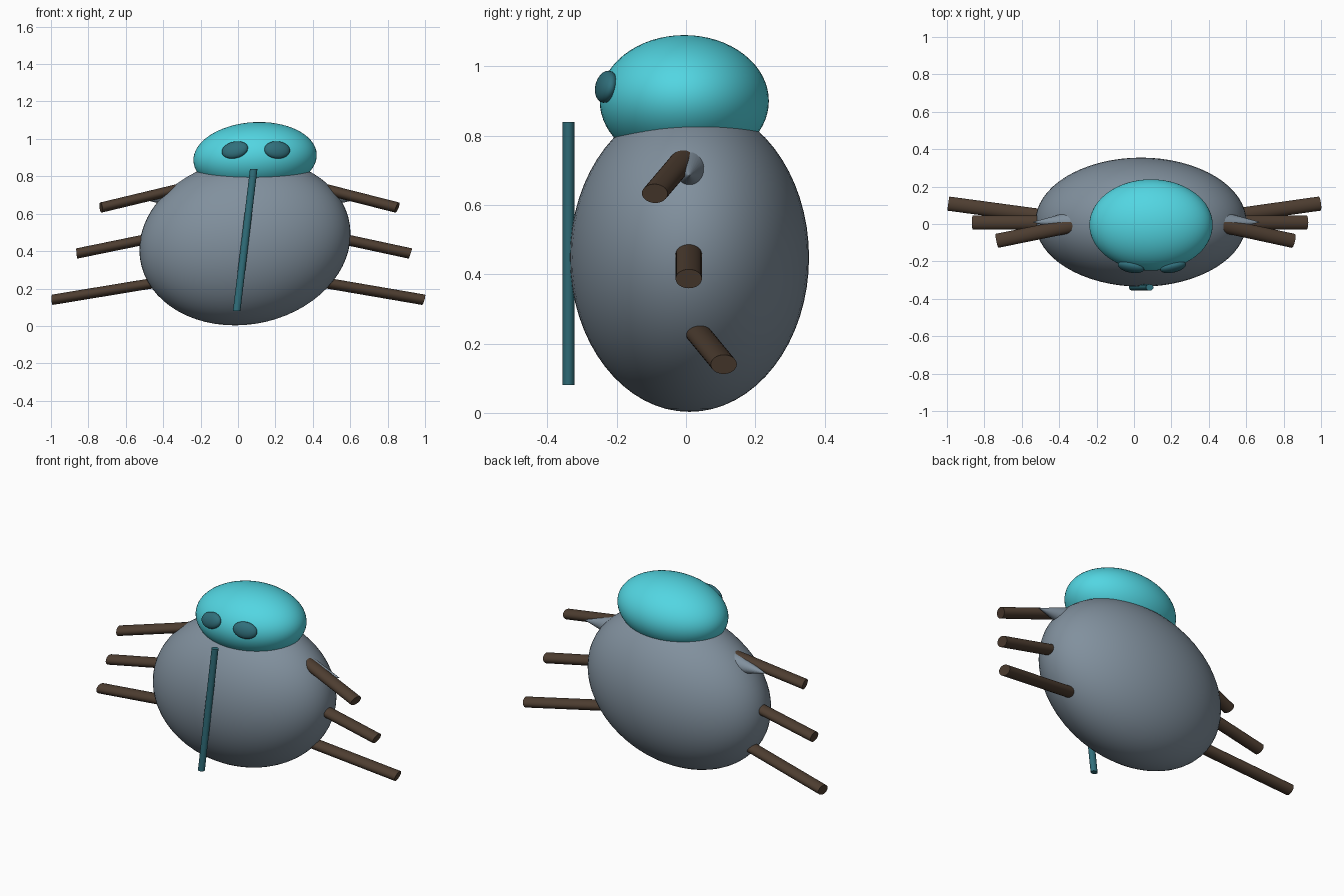
import bpy, bmesh, math
from mathutils import Matrix, Vector

if "Cube" in bpy.data.objects:
    bpy.data.objects.remove(bpy.data.objects["Cube"])

# The whole figure leans: x shifts with height
LEAN = Matrix(((1, 0, 0.12, -0.0168), (0, 1, 0, 0), (0, 0, 1, 0), (0, 0, 0, 1)))


def material(name, rgb):
    m = bpy.data.materials.new(name)
    m.diffuse_color = (*rgb, 1)
    m.use_nodes = True
    m.node_tree.nodes["Principled BSDF"].inputs["Base Color"].default_value = m.diffuse_color
    return m


SLATE = material("slate", (0.22, 0.28, 0.34))
CYAN = material("cyan", (0.085, 0.67, 0.76))
TEAL = material("teal", (0.03, 0.16, 0.20))
BROWN = material("brown", (0.075, 0.047, 0.03))


def finish(bm, name, mat):
    bm.transform(LEAN)
    bmesh.ops.recalc_face_normals(bm, faces=bm.faces[:])
    for f in bm.faces:
        f.smooth = len(f.verts) <= 4
    me = bpy.data.meshes.new(name)
    bm.to_mesh(me)
    bm.free()
    me.materials.append(mat)
    ob = bpy.data.objects.new(name, me)
    bpy.context.collection.objects.link(ob)
    return ob


def ellipsoid(name, centre, radii, mat, rot=Matrix.Identity(4), seg=64):
    bm = bmesh.new()
    bmesh.ops.create_uvsphere(bm, u_segments=seg, v_segments=seg // 2, radius=1)
    bm.transform(Matrix.Translation(centre) @ rot @ Matrix.Diagonal((*radii, 1)))
    return finish(bm, name, mat)


def rod(name, a, b, wide, thick, mat, ref=(0, 0, 1), taper=1.0):
    """Oval rod from a to b; wide lies across ref, thick along it."""
    a, b = Vector(a), Vector(b)
    d = (b - a).normalized()
    side = Vector(ref).cross(d).normalized()
    up = d.cross(side)
    rot = Matrix((side, up, d)).transposed().to_4x4()
    bm = bmesh.new()
    bmesh.ops.create_cone(bm, cap_ends=True, segments=32, radius1=1,
                          radius2=taper, depth=(b - a).length)
    bm.transform(Matrix.Translation((a + b) / 2) @ rot
                 @ Matrix.Diagonal((wide, thick, 1, 1)))
    return finish(bm, name, mat)


# Body, head and front stripe
ellipsoid("body", (0, 0.01, 0.449), (0.562, 0.345, 0.446), SLATE)
ellipsoid("head", (0, -0.005, 0.90), (0.329, 0.244, 0.19), CYAN)
rod("front_stripe", (0, -0.339, 0.08), (0, -0.339, 0.84), 0.02, 0.017, TEAL,
    ref=(0, 1, 0))

# Leg tips with their slopes dy/dx and dz/dx, and the inner end x
LEGS = {
    "upper_leg": ((0.792, -0.09, 0.633), -0.21, -0.247, 0.38),
    "middle_leg": ((0.893, 0.008, 0.387), 0.0, -0.21, 0.45),
    "lower_leg": ((0.992, 0.109, 0.140), 0.138, -0.168, 0.40),
}

for s, label in ((-1, "left"), (1, "right")):
    for part, (tip, sy, sz, x0) in LEGS.items():
        run = x0 - tip[0]
        rod(f"{label}_{part}", (s * x0, tip[1] + sy * run, tip[2] + sz * run),
            (s * tip[0], tip[1], tip[2]), 0.038, 0.028, BROWN)
    # Small pointed shoulder behind each upper leg
    rod(f"{label}_shoulder", (s * 0.40, 0.01, 0.695), (s * 0.605, 0.01, 0.685),
        0.058, 0.06, SLATE, taper=0.02)
    # Eye following the head surface, outer end lower
    rot = (Matrix.Rotation(s * math.radians(14), 4, "Z")
           @ Matrix.Rotation(math.radians(-16), 4, "X")
           @ Matrix.Rotation(s * math.radians(8), 4, "Y"))
    ellipsoid(f"{label}_eye", (s * 0.113, -0.23, 0.941), (0.071, 0.028, 0.047),
              TEAL, rot, seg=32)
